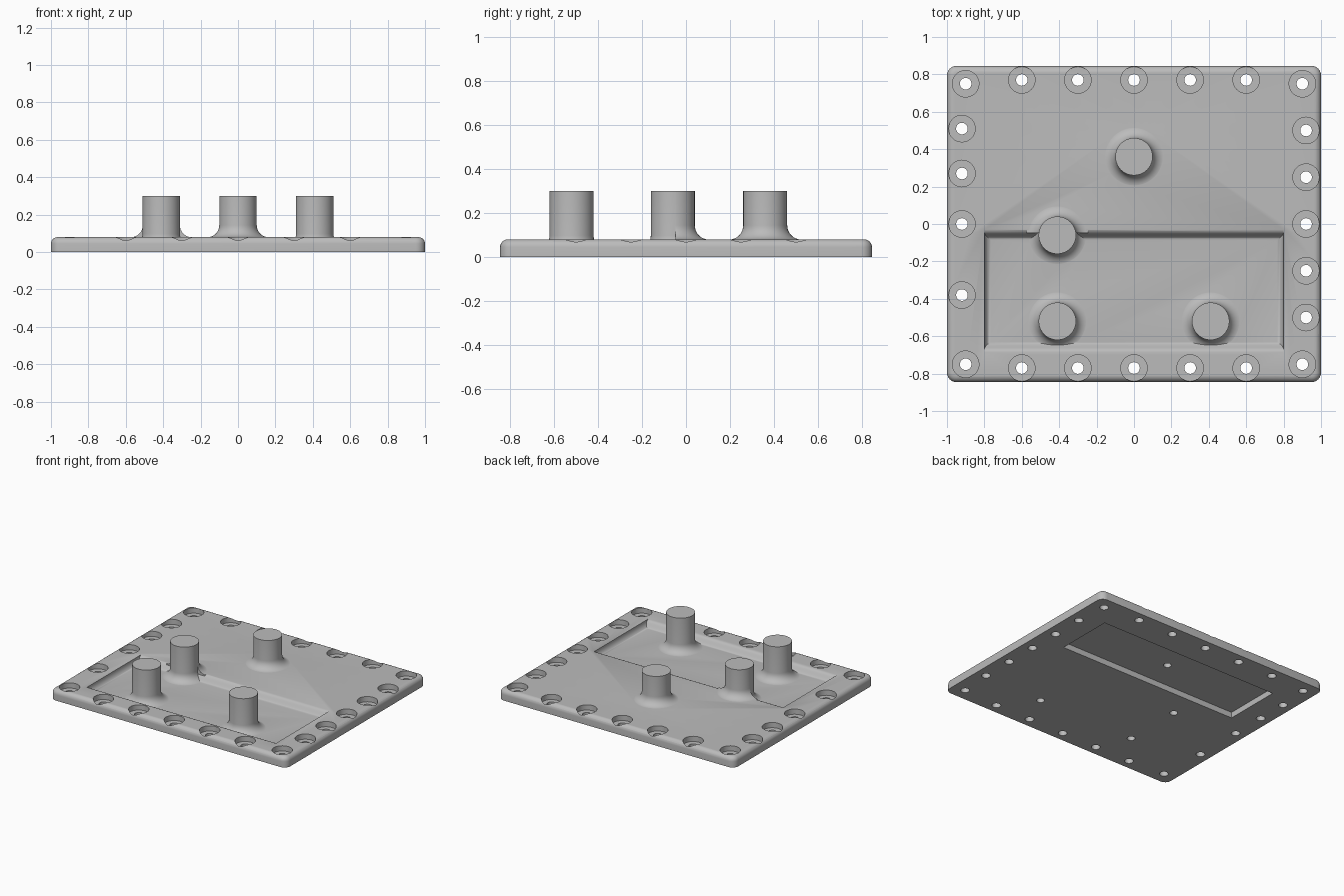
import bpy, bmesh, math
from mathutils import Matrix, Vector

cube = bpy.data.objects.get("Cube")
if cube:
    bpy.data.objects.remove(cube, do_unlink=True)

TOP, FLOOR, RECESS, R, FILLET = 0.08, 0.033, 0.044, 0.1, 0.065

grey = bpy.data.materials.new("grey metal")
grey.use_nodes = True
grey.diffuse_color = (0.5, 0.5, 0.5, 1)
grey.node_tree.nodes["Principled BSDF"].inputs["Base Color"].default_value = (0.5, 0.5, 0.5, 1)


def finish(bm, name):
    bmesh.ops.recalc_face_normals(bm, faces=bm.faces)
    mesh = bpy.data.meshes.new(name)
    bm.to_mesh(mesh)
    bm.free()
    mesh.materials.append(grey)
    obj = bpy.data.objects.new(name, mesh)
    bpy.context.collection.objects.link(obj)
    return obj


def box(bm, x0, x1, y0, y1, z0, z1):
    m = Matrix.Translation(((x0 + x1) / 2, (y0 + y1) / 2, (z0 + z1) / 2))
    m = m @ Matrix.Diagonal((x1 - x0, y1 - y0, z1 - z0, 1))
    bmesh.ops.create_cube(bm, size=1, matrix=m)


def loft(bm, rings):
    """Close a stack of equal rings into a solid."""
    loops = [[bm.verts.new(p) for p in ring] for ring in rings]
    n = len(loops[0])
    for a, b in zip(loops, loops[1:]):
        for i in range(n):
            j = (i + 1) % n
            bm.faces.new((a[i], a[j], b[j], b[i]))
    bm.faces.new(loops[0])
    bm.faces.new(loops[-1])


def lathe(bm, x, y, profile, n=40):
    angles = [2 * math.pi * i / n for i in range(n)]
    loft(bm, [[(x + r * math.cos(a), y + r * math.sin(a), z) for a in angles]
              for r, z in profile])


# Plate: rounded corners and a rounded upper rim
bm = bmesh.new()
box(bm, -1, 1, -0.845, 0.845, 0, TOP)
upright = [e for e in bm.edges if abs(e.verts[0].co.z - e.verts[1].co.z) > 0.01]
bmesh.ops.bevel(bm, geom=upright, offset=0.05, segments=6, profile=0.5, affect='EDGES')
rim = [e for e in bm.edges if all(v.co.z > TOP - 0.001 for v in e.verts)]
bmesh.ops.bevel(bm, geom=rim, offset=0.035, segments=6, profile=0.5, affect='EDGES')
plate = finish(bm, "cover_plate")

# Upper pocket cutter: long walls roll over in an S, end walls are coved
bm = bmesh.new()
steps = 10
rings = []
for i in range(steps + 1):
    t = i / steps
    z = FLOOR + (TOP - FLOOR) * (1 - math.cos(math.pi * t / 2))
    if t == 1:
        z = TOP
    h = (z - FLOOR) / (TOP - FLOOR)
    x = 0.765 + 0.035 * math.sin(math.pi * t / 2)
    s = 0.055 * math.acos(1 - 2 * h) / math.pi
    y0, y1 = -0.63 - s, -0.085 + s
    rings.append([(-x, y0, z), (x, y0, z), (x, y1, z), (-x, y1, z)])
rings.append([(px, py, TOP + 0.05) for px, py, pz in rings[-1]])
loft(bm, rings)
pocket = finish(bm, "pocket_cutter")


# Bosses: posts with a coved foot
def boss(name, x, y, base, clip=None):
    foot = base - 0.001
    cove = [(R + FILLET * (1 - math.sin(a)), foot + FILLET * (1 - math.cos(a)))
            for a in [math.pi / 2 * i / 8 for i in range(9)]]
    bm = bmesh.new()
    lathe(bm, x, y, [(R + FILLET, base - 0.015)] + cove + [(R, 0.3)])
    if clip is not None:
        cut = bmesh.ops.bisect_plane(bm, geom=bm.verts[:] + bm.edges[:] + bm.faces[:],
                                     plane_co=(0, clip, 0), plane_no=Vector((0, -1, 0)),
                                     clear_outer=True)
        edges = [g for g in cut["geom_cut"] if isinstance(g, bmesh.types.BMEdge)]
        bmesh.ops.holes_fill(bm, edges=edges)
    return finish(bm, name)


spots = [(0, 0.36), (-0.41, -0.06), (-0.41, -0.52), (0.41, -0.52)]
bosses = [boss("rear_boss", *spots[0], TOP),
          boss("step_boss", *spots[1], FLOOR),
          boss("step_boss_upper_foot", *spots[1], TOP, clip=-0.047),
          boss("front_boss_right", *spots[2], FLOOR),
          boss("front_boss_left", *spots[3], FLOOR)]

# Counterbored screw holes, lower recess and blind boss holes
bm = bmesh.new()
holes = [(sx * 0.9, sy * 0.75) for sx in (-1, 1) for sy in (-1, 1)]
holes += [(0.3 * i, sy * 0.77) for i in range(-2, 3) for sy in (-1, 1)]
holes += [(0.92, 0.25 * i) for i in range(-2, 3)]
holes += [(-0.92, y) for y in (0.51, 0.27, 0, -0.38)]
for x, y in holes:
    lathe(bm, x, y, [(0.031, -0.1), (0.031, 0.04), (0.071, 0.04), (0.071, 0.15)], 32)
screw_cutter = finish(bm, "screw_hole_cutter")

bm = bmesh.new()
box(bm, -0.76, 0.76, 0.146, 0.589, -0.1, RECESS)
recess_cutter = finish(bm, "recess_cutter")

bm = bmesh.new()
for x, y in spots:
    lathe(bm, x, y, [(0.028, -0.15), (0.028, 0.2)], 24)
blind_cutter = finish(bm, "boss_hole_cutter")

# Combine everything into the one casting
bpy.context.view_layer.objects.active = plate
ops = [(pocket, 'DIFFERENCE')] + [(b, 'UNION') for b in bosses]
ops += [(c, 'DIFFERENCE') for c in (screw_cutter, recess_cutter, blind_cutter)]
for tool, kind in ops:
    mod = plate.modifiers.new(tool.name, 'BOOLEAN')
    mod.operation, mod.object, mod.solver = kind, tool, 'EXACT'
    bpy.ops.object.modifier_apply(modifier=mod.name)
for tool, kind in ops:
    bpy.data.objects.remove(tool, do_unlink=True)

bpy.ops.object.select_all(action='DESELECT')
plate.select_set(True)
bpy.ops.object.shade_smooth_by_angle(angle=math.radians(32))
